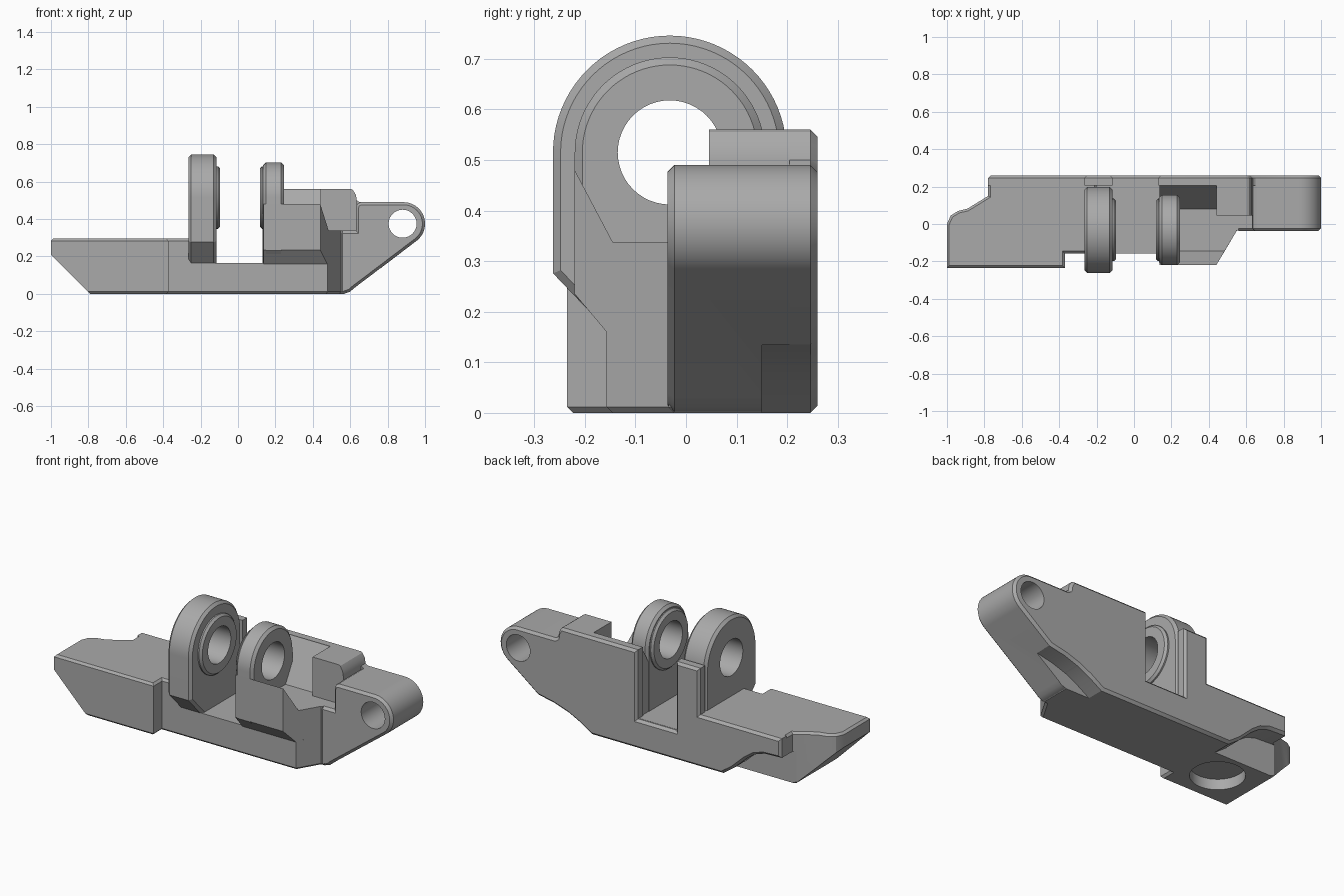
import bpy, bmesh
from math import cos, sin, radians

default = bpy.data.objects.get("Cube")
if default:
    bpy.data.objects.remove(default, do_unlink=True)

# Single grey material
grey = bpy.data.materials.new("matte grey")
grey.use_nodes = True
color = (0.4, 0.4, 0.4, 1)
grey.diffuse_color = color
bsdf = next(n for n in grey.node_tree.nodes if n.type == 'BSDF_PRINCIPLED')
bsdf.inputs["Base Color"].default_value = color
bsdf.inputs["Roughness"].default_value = 0.6

PLACE = {
    'x': lambda a, b, t: (t, a, b),
    'y': lambda a, b, t: (a, t, b),
    'z': lambda a, b, t: (a, b, t),
}


def arc(cx, cy, r, start, end, n=32):
    steps = [radians(start + (end - start) * i / n) for i in range(n + 1)]
    return [(cx + r * cos(a), cy + r * sin(a)) for a in steps]


def prism(name, pts, axis, lo, hi, chamfer=0.0, ends="both"):
    """Extrude a 2D outline along an axis and chamfer the chosen cap rims."""
    bm = bmesh.new()
    place = PLACE[axis]
    low = [bm.verts.new(place(a, b, lo)) for a, b in pts]
    high = [bm.verts.new(place(a, b, hi)) for a, b in pts]
    caps = {"low": bm.faces.new(low), "high": bm.faces.new(high)}
    n = len(pts)
    for i in range(n):
        j = (i + 1) % n
        bm.faces.new((low[i], low[j], high[j], high[i]))
    bmesh.ops.recalc_face_normals(bm, faces=bm.faces[:])
    if chamfer:
        rims = [e for k, f in caps.items() if ends in ("both", k) for e in f.edges]
        bmesh.ops.bevel(bm, geom=rims, offset=chamfer, segments=1,
                        affect='EDGES', profile=0.5)
    mesh = bpy.data.meshes.new(name)
    bm.to_mesh(mesh)
    bm.free()
    mesh.materials.append(grey)
    obj = bpy.data.objects.new(name, mesh)
    bpy.context.collection.objects.link(obj)
    return obj


def cut(obj, *cutters):
    bpy.context.view_layer.objects.active = obj
    for c in cutters:
        mod = obj.modifiers.new("cut", 'BOOLEAN')
        mod.operation = 'DIFFERENCE'
        mod.solver = 'EXACT'
        mod.object = c
        bpy.ops.object.modifier_apply(modifier=mod.name)
    return obj


def cutter(name, pts, axis, lo, hi):
    obj = prism(name, pts, axis, lo, hi)
    obj.hide_render = True
    helpers.append(obj)
    return obj


helpers, parts = [], []

# Shared outlines: undercuts, arm tip and bore circles
scoop = [(-.78, .185), (-.67, .18), (-.61, .16), (-.56, .125), (-.48, .05), (-.41, 0)]
notch = [(.42, 0), (.5, .05), (.57, .085), (.66, .115), (.76, .135)]
tip = arc(.885, .375, .115, -52, 90)
step = [(.65, .49), (.635, .5), (.63, .53), (.615, .555), (.605, .56)]
LUG_Y, LUG_Z = -.032, .515

# Cutters
pin_hole = cutter("pin_hole_cutter", arc(.88, .375, .075, 0, 348.75, 31), 'y', -.2, .5)
bore = cutter("bore_cutter", arc(LUG_Y, LUG_Z, .103, 0, 352.5, 47), 'x', -.5, .5)
scoop_cut = cutter("scoop_cutter", [(-.82, .185)] + scoop + [(-.41, -.1), (-.82, -.1)],
                   'y', .14, .4)
notch_cut = cutter("notch_cutter", notch + [(.9, .135), (.9, -.1), (.42, -.1)], 'y', .15, .4)
nose_cut = cutter("nose_cutter", [(-1.1, .31), (-.7, -.09), (-1.1, -.09)], 'y', -.5, .5)
disc_cut = cutter("disc_cutter", arc(-.57, -.03, .14, 0, 352.5, 47), 'z', -.1, .06)
corner_cut = cutter("corner_cutter", [(.44, -.22), (.55, -.035), (.8, -.035), (.8, -.4),
                                      (.44, -.4)], 'z', -.1, .8)

# Back wall with two raised posts, undercuts and the arm end
wall = scoop + notch + tip + step + [
    (.13, .56), (.13, .165), (-.115, .165), (-.115, .56),
    (-.265, .56), (-.265, .295), (-.78, .295)]
parts.append(cut(prism("back_wall", wall, 'y', .205, .26, .014, "high"), pin_hole))

# Long block with slanted nose
block = [(-1, -.235), (-.37, -.235), (-.37, -.157), (-.2, -.157), (-.2, .24), (-.78, .24),
         (-.78, .15), (-.89, .082), (-.94, .07), (-.98, .045), (-1, 0)]
parts.append(cut(prism("nose_block", block, 'z', 0, .295, .012),
                 nose_cut, scoop_cut, disc_cut))

# Low floor between the lugs
floor = [(-.3, -.157), (.478, -.157), (.55, -.035), (.58, -.035), (.58, .24), (-.3, .24)]
parts.append(cut(prism("floor", floor, 'z', 0, .166, .012, "low"), notch_cut))

# Saddle: overhanging front ridge, channel and ramp up to the back wall
saddle = [(-.157, .16), (-.22, .235), (-.22, .48), (-.145, .338), (.08, .338),
          (.206, .558), (.206, .16)]
parts.append(cut(prism("saddle", saddle, 'x', .137, .56), corner_cut))

# Raised block beside the arm
parts.append(prism("stop_block", [(.44, .2), (.63, .2)] + step[1:] + [(.44, .56)],
                   'y', .045, .22))

# Arm with rounded tip and pin hole
arm = [(.545, 0), (.575, .003), (.6, .012), (.62, .03)] + tip + [
    (.655, .49), (.637, .48), (.63, .46), (.63, .338), (.545, .338)]
parts.append(cut(prism("arm", arm, 'y', -.037, .22, .014, "low"), pin_hole, notch_cut))


# Arched lugs with a raised ring on the inner side
def lug(side, radius, x0, x1, ring_x0, ring_x1, ring_end):
    front, back = LUG_Y - radius, LUG_Y + radius
    outline = arc(LUG_Y, LUG_Z, radius, 0, 180, 40)
    outline += [(front, .17 - (front + .157)), (-.157, .165), (-.157, .15), (back, .15)]
    parts.append(cut(prism(side + "_lug", outline, 'x', x0, x1, .015), bore))
    ring = prism(side + "_lug_ring", arc(LUG_Y, LUG_Z, .167, 0, 352.5, 47), 'x',
                 ring_x0, ring_x1, .012, ring_end)
    parts.append(cut(ring, bore))


lug("right", .231, -.265, -.115, -.14, -.095, "high")
lug("left", .188, .135, .245, .117, .16, "low")

# Remove helpers and smooth the curved faces
for h in helpers:
    bpy.data.objects.remove(h, do_unlink=True)
bpy.ops.object.select_all(action='DESELECT')
for p in parts:
    p.select_set(True)
bpy.context.view_layer.objects.active = parts[0]
bpy.ops.object.shade_smooth_by_angle(angle=radians(25))
